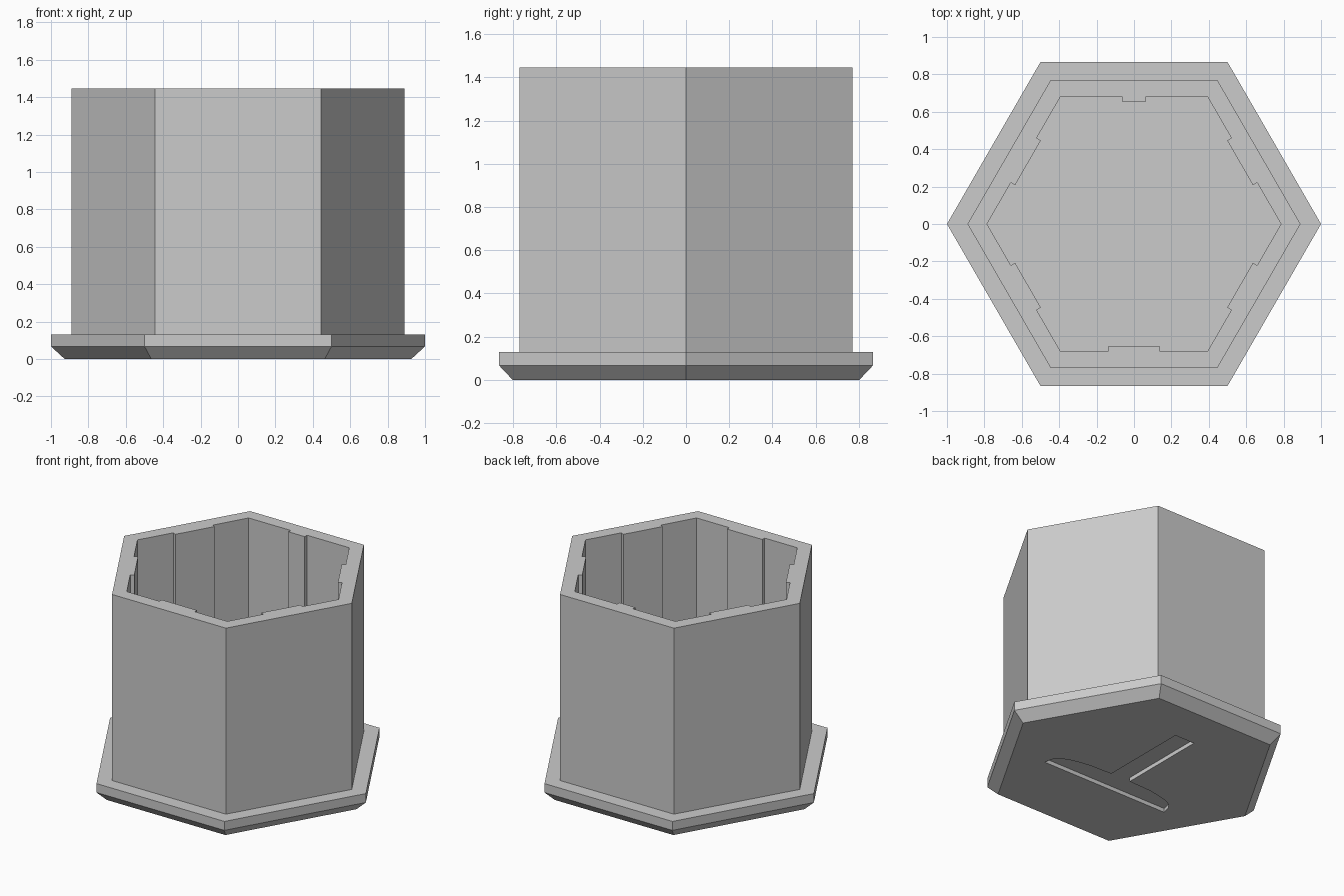
import bpy, bmesh
from math import radians, cos, sin
from mathutils import Vector, Matrix

if "Cube" in bpy.data.objects:
    bpy.data.objects.remove(bpy.data.objects["Cube"], do_unlink=True)

HEIGHT, FLOOR, BEVEL_TOP = 1.445, 0.13, 0.067

grey = bpy.data.materials.new("plain grey")
grey.use_nodes = True
colour = (0.6, 0.6, 0.6, 1)
grey.diffuse_color = colour
grey.node_tree.nodes["Principled BSDF"].inputs["Base Color"].default_value = colour


def hexagon(radius):
    return [Vector((radius * cos(radians(60 * i)), radius * sin(radians(60 * i)))) for i in range(6)]


def ring(bm, outline, z):
    return [bm.verts.new((p[0], p[1], z)) for p in outline]


def bridge(bm, low, high):
    n = len(low)
    for i in range(n):
        j = (i + 1) % n
        bm.faces.new((low[i], low[j], high[j], high[i]))


def finish(bm, name):
    mesh = bpy.data.meshes.new(name)
    bm.to_mesh(mesh)
    bm.free()
    mesh.materials.append(grey)
    obj = bpy.data.objects.new(name, mesh)
    bpy.context.collection.objects.link(obj)
    return obj


def stacked(name, layers):
    """Solid through a list of (outline, height) layers."""
    bm = bmesh.new()
    rings = [ring(bm, outline, z) for outline, z in layers]
    for low, high in zip(rings, rings[1:]):
        bridge(bm, low, high)
    bm.faces.new(rings[0])
    bm.faces.new(rings[-1])
    bmesh.ops.recalc_face_normals(bm, faces=bm.faces[:])
    return finish(bm, name)


# Flanged base with a chamfered underside
base = stacked("base", [(hexagon(0.927), 0), (hexagon(1), BEVEL_TOP), (hexagon(1), FLOOR)])

# Shallow T-shaped recess with rounded arms, cut into the underside
half = [(0.077, 0.505), (0.077, -0.135), (0.25, -0.142), (0.33, -0.155),
        (0.4, -0.172), (0.45, -0.195), (0.485, -0.235), (0.5, -0.295)]
outline = half + [(-x, y) for x, y in reversed(half)]
cutter = stacked("recess_cutter", [(outline, -0.05), (outline, 0.028)])
cutter.hide_render = True
cut = base.modifiers.new("recess", "BOOLEAN")
cut.operation, cut.solver, cut.object = "DIFFERENCE", "EXACT", cutter
bpy.context.view_layer.objects.active = base
bpy.ops.object.modifier_apply(modifier=cut.name)
bpy.data.objects.remove(cutter, do_unlink=True)

# Hollow six-sided body, one rib inside each wall and a narrower one at the back
bm = bmesh.new()
outer, inner = hexagon(0.89), hexagon(0.786)
inside, counts = [], []
for i in range(6):
    a, b = inner[i], inner[(i + 1) % 6]
    along = (b - a).normalized()
    mid = (a + b) / 2
    inward = -mid.normalized() * 0.026
    width = (0.063 if i == 1 else 0.138) * along
    inside += [a, mid - width, mid - width + inward, mid + width + inward, mid + width]
out_low, out_high = ring(bm, outer, FLOOR), ring(bm, outer, HEIGHT)
in_low, in_high = ring(bm, inside, FLOOR), ring(bm, inside, HEIGHT)
bridge(bm, out_low, out_high)
bridge(bm, in_low[::-1], in_high[::-1])
# Flat rim, one section per wall
for i in range(6):
    edge = [in_high[(5 * i + k) % 30] for k in range(6)]
    bm.faces.new([out_high[i], out_high[(i + 1) % 6]] + edge[::-1])
finish(bm, "ribbed_body")
